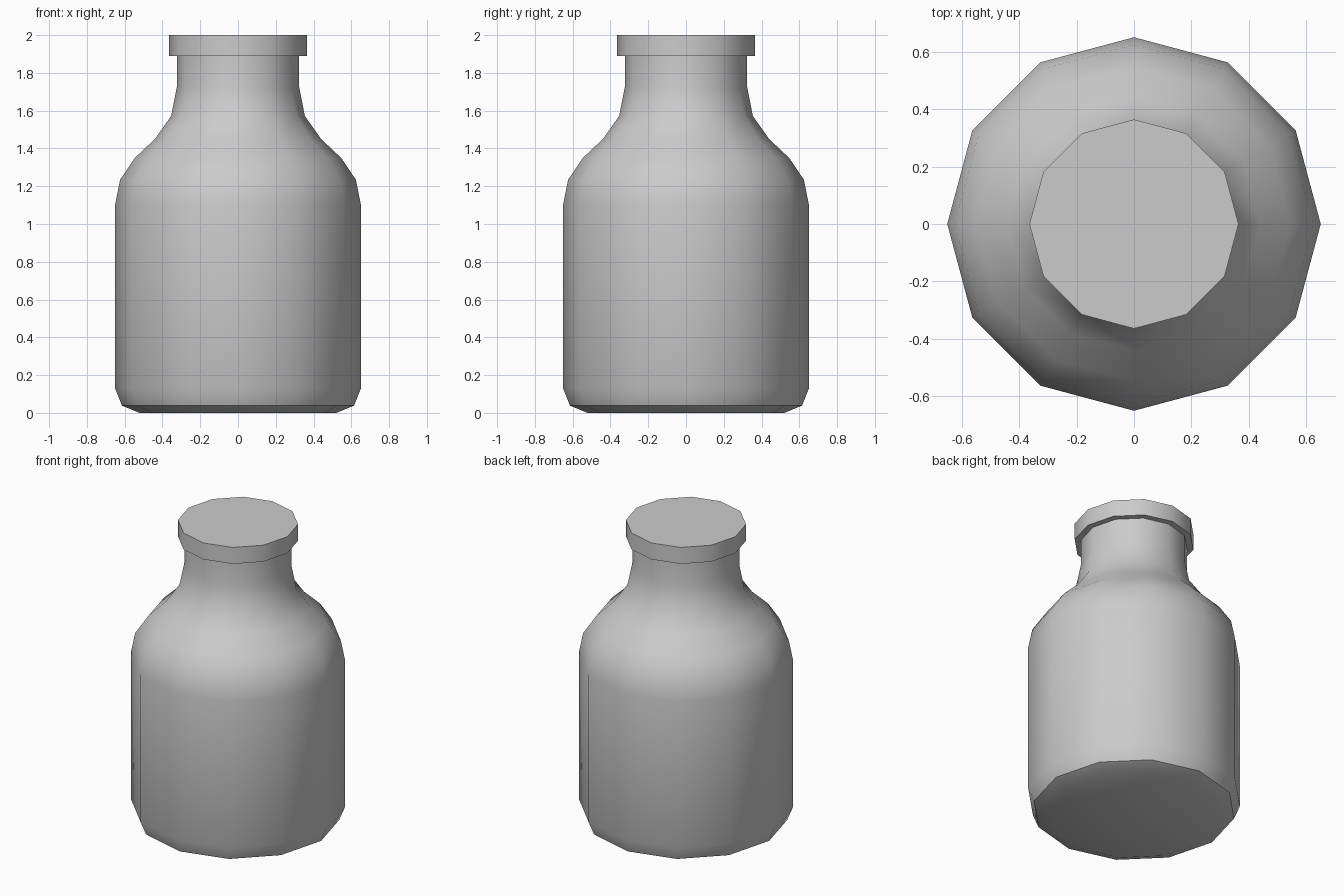
import bpy, bmesh
from math import cos, sin, tau, radians

if "Cube" in bpy.data.objects:
    bpy.data.objects.remove(bpy.data.objects["Cube"])

SIDES = 12


def lathe(name, profile):
    """Revolve (radius, height) points around z and close both ends."""
    bm = bmesh.new()
    rings = [[bm.verts.new((r * cos(tau * i / SIDES), r * sin(tau * i / SIDES), z))
              for i in range(SIDES)] for r, z in profile]
    for low, high in zip(rings, rings[1:]):
        for i in range(SIDES):
            j = (i + 1) % SIDES
            bm.faces.new((low[i], low[j], high[j], high[i]))
    bm.faces.new(rings[0][::-1])
    bm.faces.new(rings[-1])
    mesh = bpy.data.meshes.new(name)
    bm.to_mesh(mesh)
    bm.free()
    obj = bpy.data.objects.new(name, mesh)
    bpy.context.collection.objects.link(obj)
    bpy.ops.object.select_all(action='DESELECT')
    obj.select_set(True)
    bpy.context.view_layer.objects.active = obj
    bpy.ops.object.shade_smooth_by_angle(angle=radians(38))
    return obj


# Bottle: chamfered base, straight body, S-curved shoulder and neck
lathe("bottle_body", [
    (0.52, 0), (0.614, 0.038), (0.65, 0.127), (0.65, 1.105), (0.624, 1.235),
    (0.546, 1.35), (0.44, 1.45), (0.354, 1.572), (0.324, 1.725), (0.324, 1.89)])

# Flat overhanging cap
lathe("cap", [(0.364, 1.89), (0.364, 2.0)])
